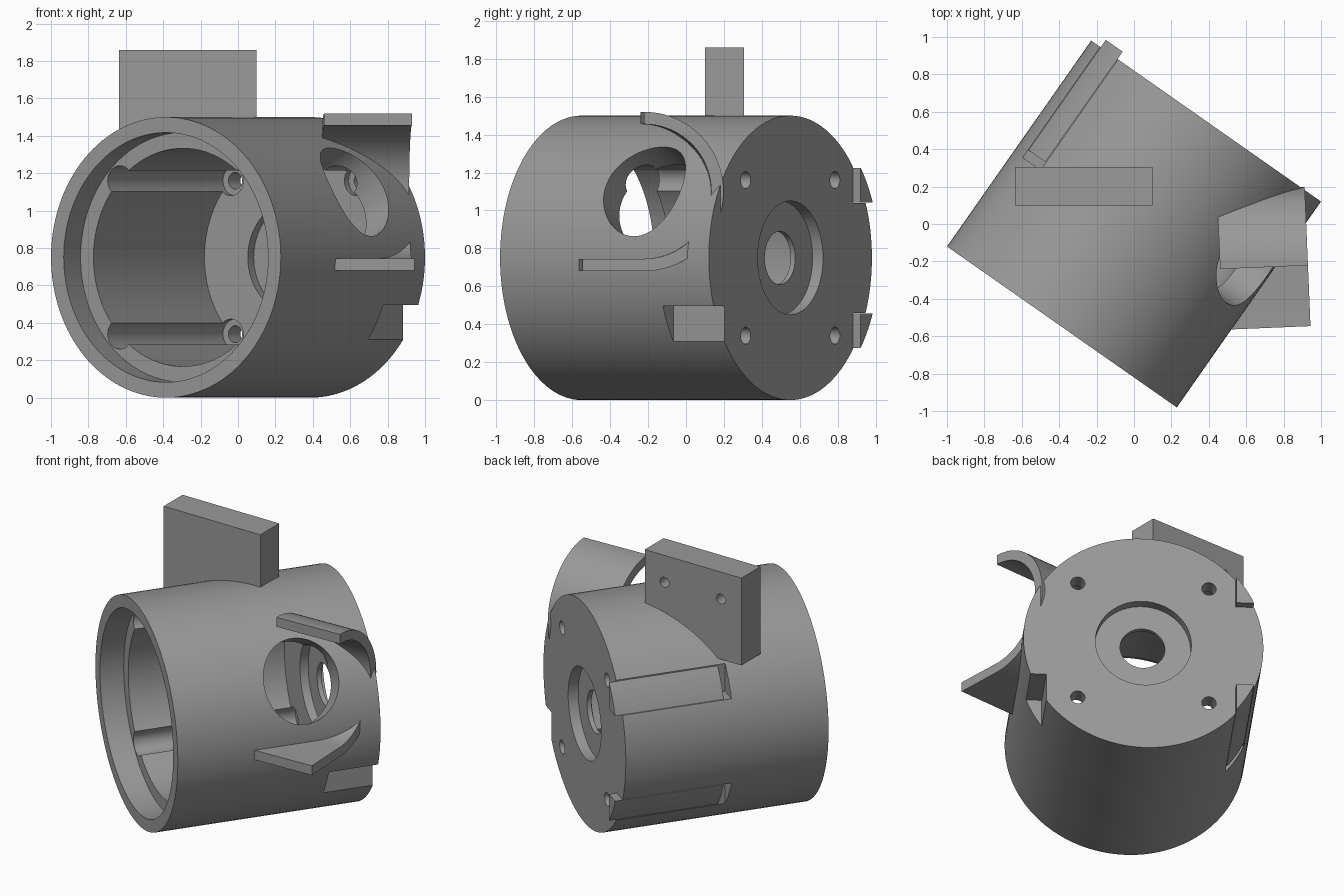
import bpy, bmesh
from math import sin, cos, pi, radians, sqrt
from mathutils import Matrix

if "Cube" in bpy.data.objects:
    bpy.data.objects.remove(bpy.data.objects["Cube"], do_unlink=True)

grey = bpy.data.materials.new("plain grey")
grey.use_nodes = True
COLOUR = (0.32, 0.32, 0.32, 1)
grey.diffuse_color = COLOUR
grey.node_tree.nodes["Principled BSDF"].inputs["Base Color"].default_value = COLOUR

# Housing frame: local y is the barrel axis, local x points out of the side
HOUSING = Matrix.Translation((0, 0, 0.75)) @ Matrix.Rotation(radians(-35), 4, 'Z')
WORLD = Matrix.Identity(4)
R, END = 0.75, 0.672


def arc(rx, rz, start, stop, n, cx=0, cz=0):
    """Points of an elliptical arc in the XZ plane, angles in degrees."""
    angles = [radians(start + (stop - start) * i / n) for i in range(n + 1)]
    return [(cx + rx * cos(t), cz + rz * sin(t)) for t in angles]


def circle(r, cx=0, cz=0, n=128):
    return arc(r, r, 0, 360, n, cx, cz)[:-1]


def rect(x0, x1, z0, z1):
    return [(x0, z0), (x1, z0), (x1, z1), (x0, z1)]


def prism(name, profile, y0, y1, frame=HOUSING):
    """Extrude an XZ profile along y."""
    bm = bmesh.new()
    face = bm.faces.new([bm.verts.new((x, y0, z)) for x, z in profile])
    new = bmesh.ops.extrude_face_region(bm, geom=[face])["geom"]
    verts = [v for v in new if isinstance(v, bmesh.types.BMVert)]
    bmesh.ops.translate(bm, verts=verts, vec=(0, y1 - y0, 0))
    bmesh.ops.recalc_face_normals(bm, faces=bm.faces)
    bm.transform(frame)
    mesh = bpy.data.meshes.new(name)
    bm.to_mesh(mesh)
    bm.free()
    mesh.materials.append(grey)
    ob = bpy.data.objects.new(name, mesh)
    bpy.context.collection.objects.link(ob)
    return ob


def select(ob):
    bpy.ops.object.select_all(action='DESELECT')
    ob.select_set(True)
    bpy.context.view_layer.objects.active = ob


def cut(ob, profile, y0, y1, frame=HOUSING):
    """Subtract an extruded profile from an object."""
    cutter = prism("cutter", profile, y0, y1, frame)
    cutter.hide_render = True
    select(ob)
    mod = ob.modifiers.new("cut", 'BOOLEAN')
    mod.operation, mod.solver, mod.object = 'DIFFERENCE', 'EXACT', cutter
    bpy.ops.object.modifier_apply(modifier=mod.name)
    bpy.data.objects.remove(cutter, do_unlink=True)


# Barrel with stepped bore and a thin recessed end wall
housing = prism("housing", circle(R), -END, END)
for radius, start, stop in ((0.667, -0.8, -0.515), (0.583, -0.6, 0.52),
                            (0.30, 0.45, 0.575), (0.30, 0.605, 0.8),
                            (0.14, 0.5, 0.7)):
    cut(housing, circle(radius), start, stop)

# Screw channels along the bore with through holes
for sx in (-1, 1):
    for sz in (-1, 1):
        cut(housing, circle(0.08, 0.41 * sx, 0.41 * sz, 40), -0.6, 0.56)
        cut(housing, circle(0.045, 0.41 * sx, 0.41 * sz, 32), 0.5, 0.8)

# Round side window, tilted upwards
window_frame = (HOUSING @ Matrix.Translation((0, 0.183, 0))
                @ Matrix.Rotation(radians(-30), 4, 'Y')
                @ Matrix.Rotation(radians(-90), 4, 'Z'))
cut(housing, arc(0.245, 0.272, 0, 360, 80)[:-1], 0.4, 0.85, window_frame)

# Notch at the lower edge beside the end wall
cut(housing, rect(0.607, 0.9, -0.6, -0.255), 0.345, 0.8)

# Rail channels on the far side, each with a rail standing slightly proud
IN, LOW = 0.575, 0.29
for sz, name in ((1, "upper_rail"), (-1, "lower_rail")):
    cut(housing, rect(-0.9, -IN, *sorted((sz * LOW, sz * 0.6))), -0.05, 0.8)
    r = R - 0.002
    corner, g = IN + 0.003, LOW + 0.003
    low = sqrt(r * r - g * g)
    high = sqrt(r * r - corner * corner)
    curve = []
    for i in range(9):
        z = g + (high - g) * i / 8
        curve.append((-sqrt(r * r - z * z), sz * z))
    prism(name, [(-corner, sz * g)] + curve, 0, 0.72)

# Curved duct fin: half ring around the window with a flat lower lip
fin_frame = Matrix.Rotation(radians(92.4), 4, 'Z')
CY, CZ, R_IN, R_OUT, LIP = -0.26, 1.1, 0.355, 0.42, -0.585
profile = (arc(R_OUT, R_OUT, 90, -90, 48, CY, CZ)
           + [(LIP, CZ - R_OUT), (LIP, CZ - R_IN)]
           + arc(R_IN, R_IN, -90, 90, 48, CY, CZ))
fin = prism("duct_fin", profile, -0.92, -0.45, fin_frame)
cut(fin, circle(R - 0.01), -1, END - 0.01)

# Mounting block on top with two blind holes in its back
block = prism("mounting_block", rect(-0.635, 0.1, 1.26, 1.86), 0.1, 0.305, WORLD)
cut(block, circle(R - 0.01), -1, 1)
for x in (-0.05, -0.48):
    cut(block, circle(0.034, x, 1.675, 32), 0.18, 0.4, WORLD)

for ob in (housing, fin, block):
    select(ob)
    bpy.ops.object.shade_smooth_by_angle(angle=radians(30))
